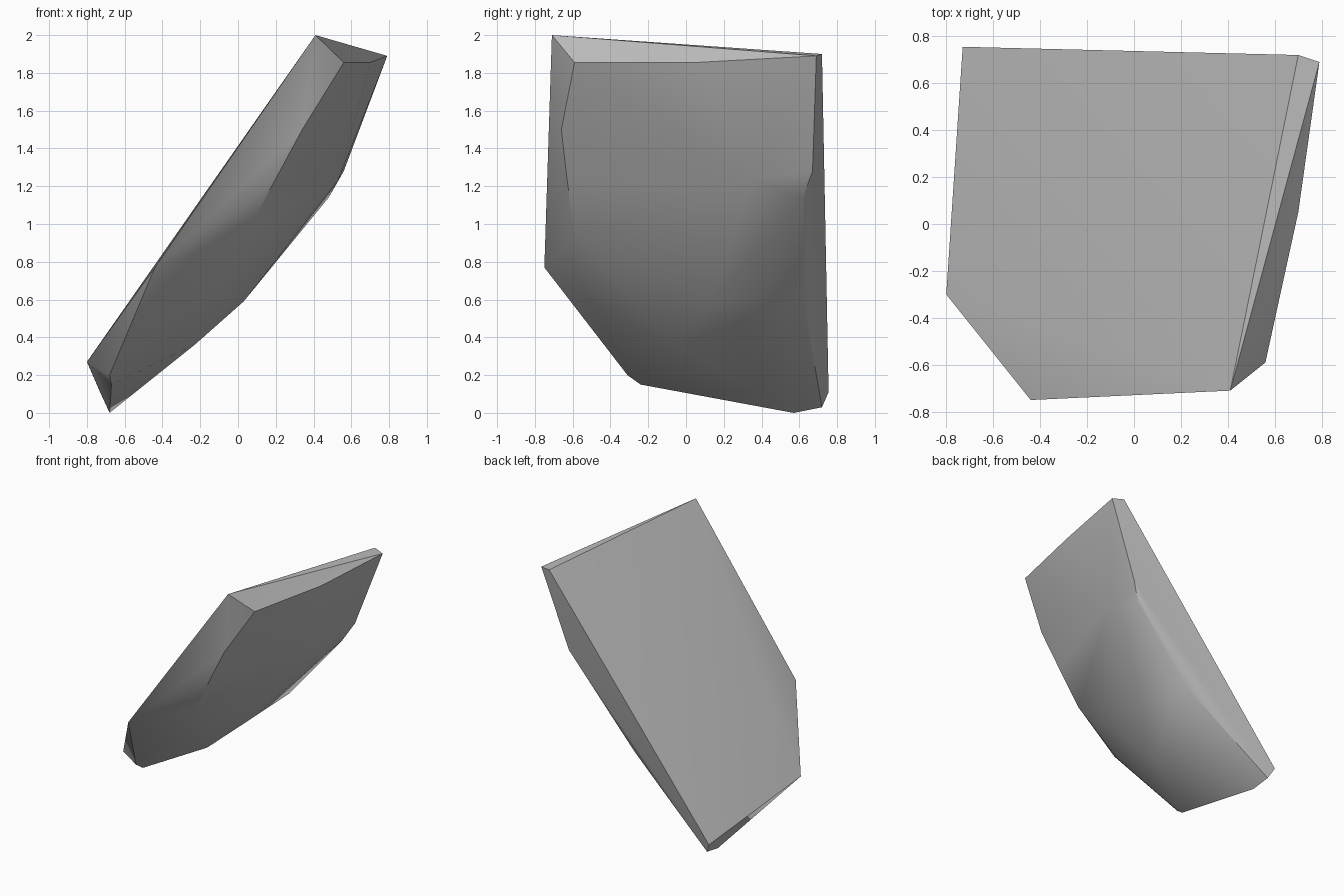
import bpy, bmesh, math

cube = bpy.data.objects.get("Cube")
if cube:
    bpy.data.objects.remove(cube)

# One stone colour
stone = bpy.data.materials.new("grey_stone")
stone.use_nodes = True
colour = (0.5, 0.5, 0.5, 1)
stone.diffuse_color = colour
stone.node_tree.nodes["Principled BSDF"].inputs["Base Color"].default_value = colour

# Flat upper slab outline
slab_rim = [(-0.73, 0.755, 0.11), (0.70, 0.72, 1.90), (0.41, -0.71, 2.0),
            (-0.44, -0.75, 0.77), (-0.80, -0.30, 0.27)]
# Broken top end
top_end = [(0.79, 0.69, 1.89), (0.70, 0.05, 1.855), (0.56, -0.59, 1.855)]
# Front and back edges of the curved underside
front_edge = [(0.34, -0.66, 1.5), (0.20, -0.63, 1.24), (0.04, -0.59, 0.94),
              (-0.25, -0.50, 0.58)]
back_edge = [(0.56, 0.67, 1.28), (0.48, 0.62, 1.14), (0.02, 0.62, 0.60)]
# Lower tip and belly
lower_tip = [(-0.68, -0.31, 0.20), (-0.67, -0.24, 0.15),
             (-0.68, 0.57, 0.0), (-0.69, 0.72, 0.03)]
belly = [(-0.23, -0.06, 0.36), (0.03, 0.14, 0.59), (0.53, 0.35, 1.23)]

# Wrap the outlines in one faceted shell
bm = bmesh.new()
for point in slab_rim + top_end + front_edge + back_edge + lower_tip + belly:
    bm.verts.new(point)
hull = bmesh.ops.convex_hull(bm, input=bm.verts)
loose = [v for v in bm.verts if not v.link_faces]
bmesh.ops.delete(bm, geom=loose, context="VERTS")
bmesh.ops.recalc_face_normals(bm, faces=bm.faces)
mesh = bpy.data.meshes.new("rock_shard")
bm.to_mesh(mesh)
bm.free()
mesh.materials.append(stone)

shard = bpy.data.objects.new("rock_shard", mesh)
bpy.context.collection.objects.link(shard)
bpy.context.view_layer.objects.active = shard
shard.select_set(True)
bpy.ops.object.shade_smooth_by_angle(angle=math.radians(32))
